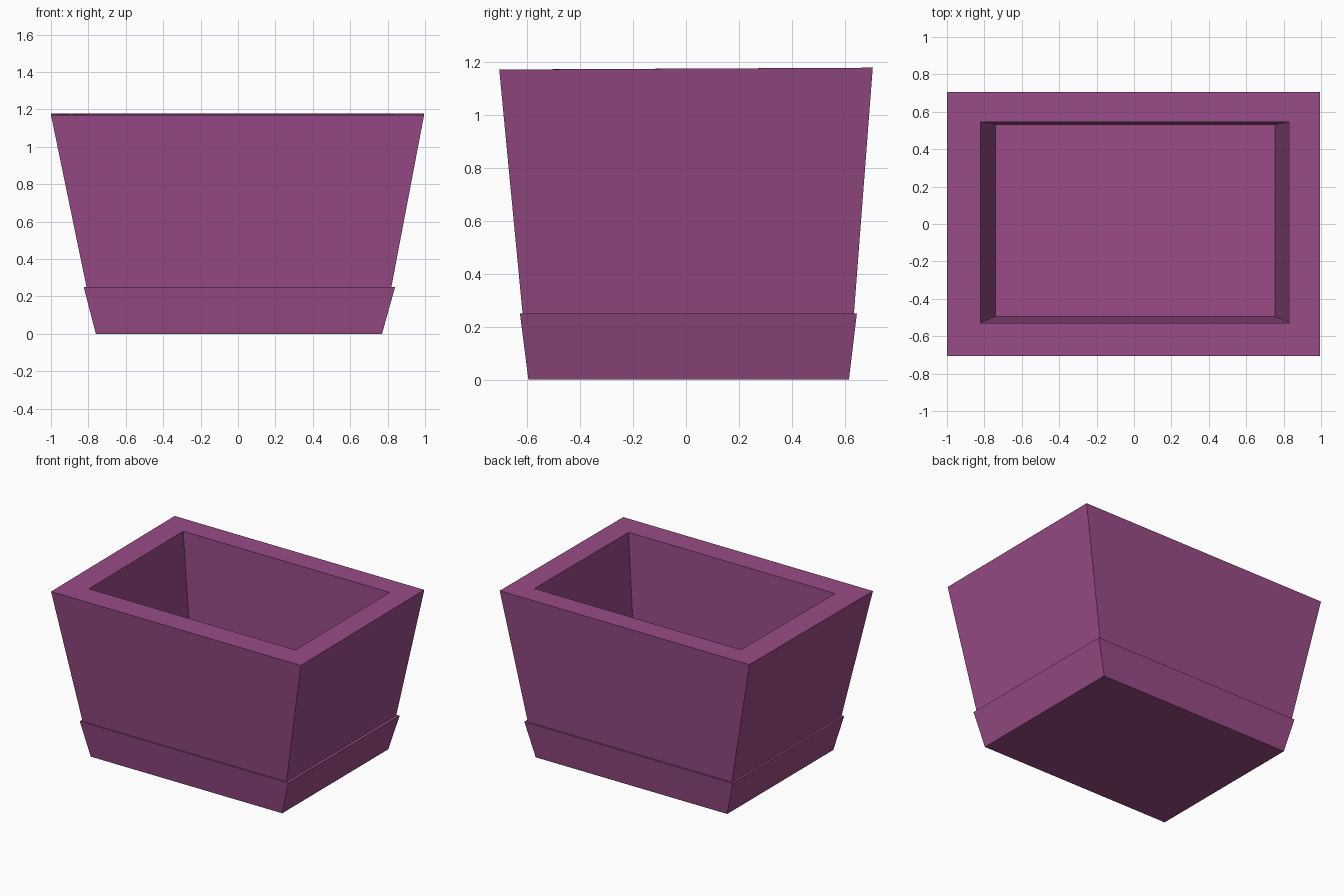
import bpy
import bmesh

old = bpy.data.objects.get("Cube")
if old:
    bpy.data.objects.remove(old, do_unlink=True)

purple = bpy.data.materials.new("plum purple")
purple.use_nodes = True
colour = (0.32, 0.072, 0.24, 1)
purple.diffuse_color = colour
purple.node_tree.nodes["Principled BSDF"].inputs["Base Color"].default_value = colour


def loop(bm, x0, x1, y0, y1, z_front, z_back):
    """Rectangle of four vertices, with its own front and back height."""
    return [bm.verts.new(p) for p in ((x0, y0, z_front), (x1, y0, z_front),
                                      (x1, y1, z_back), (x0, y1, z_back))]


def bridge(bm, a, b):
    for i in range(4):
        j = (i + 1) % 4
        bm.faces.new((a[i], a[j], b[j], b[i]))


def finish(bm, name):
    bmesh.ops.recalc_face_normals(bm, faces=bm.faces)
    mesh = bpy.data.meshes.new(name)
    bm.to_mesh(mesh)
    bm.free()
    mesh.materials.append(purple)
    bpy.context.collection.objects.link(bpy.data.objects.new(name, mesh))


# Solid flared base, whose top is the floor of the planter
bm = bmesh.new()
bottom = loop(bm, -0.76, 0.77, -0.595, 0.615, 0, 0)
top = loop(bm, -0.825, 0.84, -0.627, 0.645, 0.25, 0.25)
bridge(bm, bottom, top)
bm.faces.new(bottom)
bm.faces.new(top)
finish(bm, "planter_base")

# Flared hollow walls: outer foot, outer rim, inner rim, inner foot
bm = bmesh.new()
rings = [
    loop(bm, -0.81, 0.82, -0.617, 0.634, 0.25, 0.25),
    loop(bm, -1.0, 0.995, -0.705, 0.705, 1.17, 1.177),
    loop(bm, -0.82, 0.83, -0.53, 0.545, 1.171, 1.176),
    loop(bm, -0.74, 0.755, -0.495, 0.53, 0.25, 0.25),
]
for i in range(4):
    bridge(bm, rings[i], rings[(i + 1) % 4])
finish(bm, "planter_walls")
